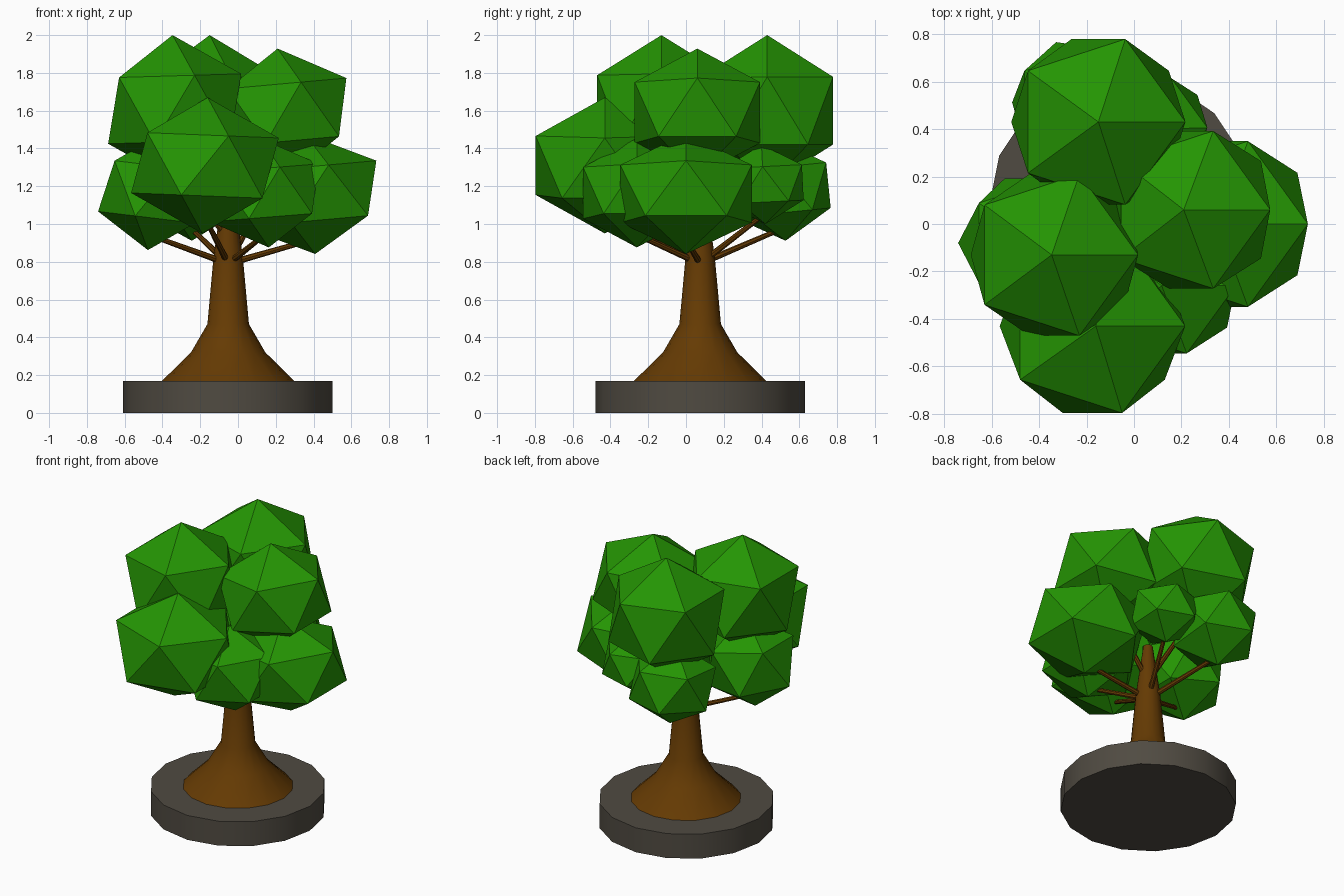
import bpy
import math
from mathutils import Vector

cube = bpy.data.objects.get("Cube")
if cube:
    bpy.data.objects.remove(cube, do_unlink=True)


def make_material(name, colour):
    mat = bpy.data.materials.new(name)
    mat.use_nodes = True
    mat.diffuse_color = (*colour, 1)
    mat.node_tree.nodes["Principled BSDF"].inputs["Base Color"].default_value = (*colour, 1)
    return mat


leaf_green = make_material("leaf green", (0.018, 0.30, 0.001))
bark_brown = make_material("bark brown", (0.13, 0.043, 0.001))
stone_grey = make_material("stone grey", (0.08, 0.07, 0.054))

CX, CY = -0.052, 0.075  # trunk axis


def finish(name, mat, smooth=True):
    obj = bpy.context.object
    obj.name = name
    obj.data.materials.append(mat)
    if smooth:
        bpy.ops.object.shade_smooth_by_angle(angle=math.radians(40))
    return obj


# Round stone base
bpy.ops.mesh.primitive_cylinder_add(vertices=16, radius=0.555, depth=0.17,
                                    location=(-0.055, CY, 0.085))
finish("stone_base", stone_grey)

# Flared trunk, swept from a profile of (radius, height)
profile = [(0.355, 0.165), (0.197, 0.32), (0.11, 0.47), (0.078, 0.82), (0.03, 1.17)]
SIDES = 16
verts = [(CX + r * math.cos(math.tau * i / SIDES), CY + r * math.sin(math.tau * i / SIDES), z)
         for r, z in profile for i in range(SIDES)]
faces = []
for ring in range(len(profile) - 1):
    for i in range(SIDES):
        a, b = ring * SIDES + i, ring * SIDES + (i + 1) % SIDES
        faces.append((a, b, b + SIDES, a + SIDES))
faces.append(tuple(reversed(range(SIDES))))
faces.append(tuple(range(len(verts) - SIDES, len(verts))))
mesh = bpy.data.meshes.new("trunk")
mesh.from_pydata(verts, [], faces)
trunk = bpy.data.objects.new("trunk", mesh)
bpy.context.collection.objects.link(trunk)
bpy.ops.object.select_all(action="DESELECT")
trunk.select_set(True)
bpy.context.view_layer.objects.active = trunk
finish("trunk", bark_brown)


# Thin branches reaching from the trunk into the clumps
def branch(name, start, end):
    direction = end - start
    bpy.ops.mesh.primitive_cone_add(vertices=8, radius1=0.018, radius2=0.013,
                                    depth=direction.length, location=(start + end) / 2)
    bpy.context.object.rotation_euler = direction.to_track_quat("Z", "Y").to_euler()
    finish(name + "_branch", bark_brown)


# Leaf clumps: name, centre, horizontal radius, vertical radius, tilt about x and y
clumps = [
    ("upper_right", (-0.335, -0.13, 1.61), 0.40, 0.39, (0, -0.03)),
    ("upper_back", (-0.15, 0.43, 1.60), 0.41, 0.40, (0, 0)),
    ("upper_left", (0.24, 0.06, 1.59), 0.39, 0.34, (0, -0.09)),
    ("front", (-0.175, -0.43, 1.31), 0.43, 0.36, (0, 0.04)),
    ("left", (0.38, 0.0, 1.16), 0.41, 0.32, (0, -0.09)),
    ("right", (-0.44, -0.08, 1.17), 0.32, 0.31, (0, 0.12)),
    ("front_left", (0.14, -0.26, 1.165), 0.335, 0.29, (0, -0.08)),
    ("back_right", (-0.245, 0.50, 1.18), 0.30, 0.27, (0.1, 0)),
    ("back_left", (0.09, 0.41, 1.21), 0.245, 0.21, (0.05, 0)),
]
for name, centre, rad, height, tilt in clumps:
    bpy.ops.mesh.primitive_ico_sphere_add(subdivisions=1, radius=1, location=centre,
                                          rotation=(*tilt, 0))
    bpy.context.object.scale = (rad, rad, height)
    finish(name + "_leaf_clump", leaf_green, smooth=False)
    start_height = 0.92 if name.startswith("upper") else 0.79
    branch(name, Vector((CX, CY, start_height)), Vector(centre) - Vector((0, 0, 0.77 * height)))
